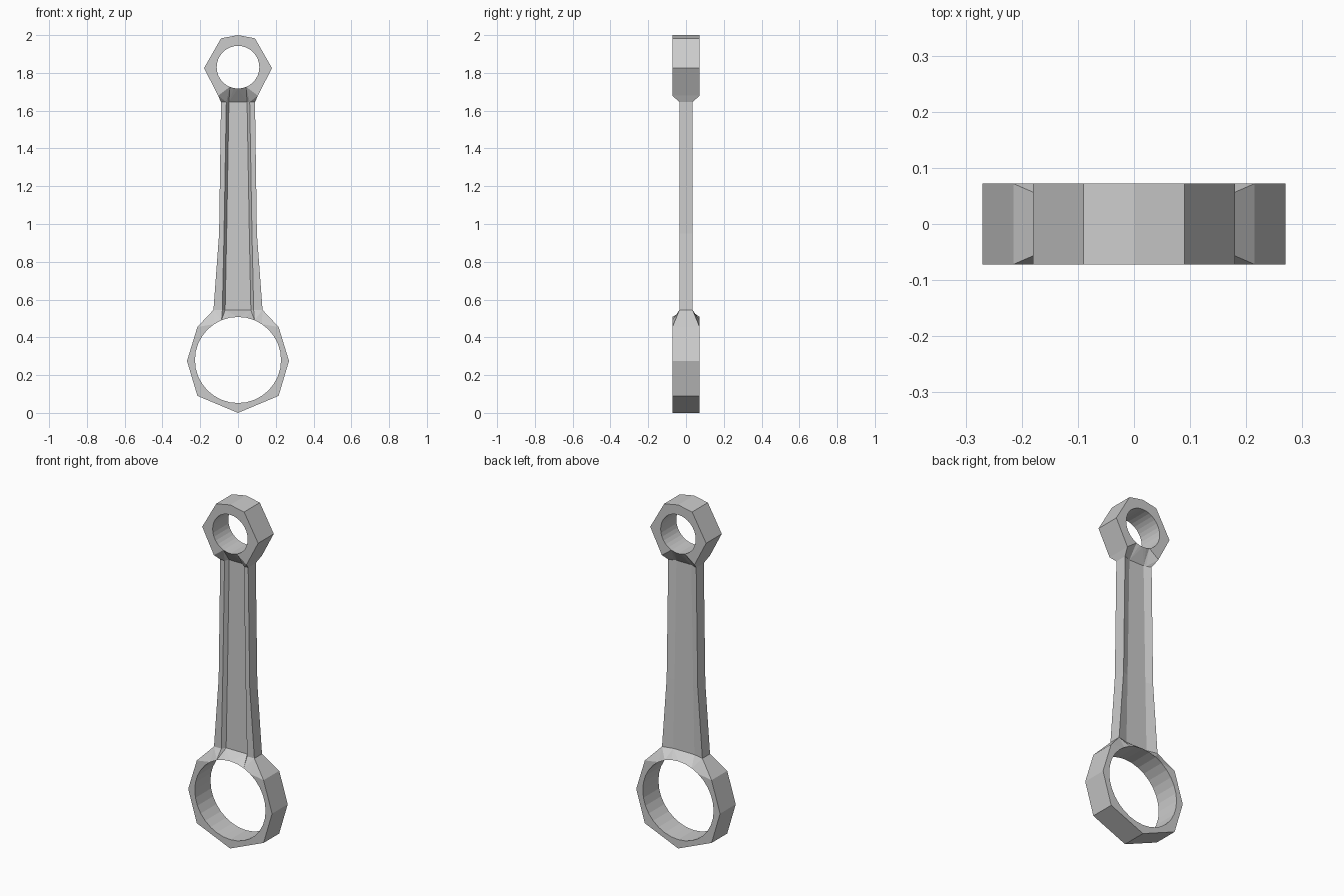
import bpy, bmesh, math

if "Cube" in bpy.data.objects:
    bpy.data.objects.remove(bpy.data.objects["Cube"])

HALF = 0.072       # half thickness of the end rings
RAIL = 0.035       # half thickness of the shaft rails
FRONT, BACK = 0.012, 0.02   # depth of the front and back channel floors


def finish(name, bm):
    bmesh.ops.recalc_face_normals(bm, faces=bm.faces)
    me = bpy.data.meshes.new(name)
    bm.to_mesh(me)
    bm.free()
    ob = bpy.data.objects.new(name, me)
    bpy.context.collection.objects.link(ob)
    return ob


def end_ring(name, side, apex, neck, neck_z, hole_z, hole_r):
    """Faceted eye: side = right-hand outline, neck = (outer, rail, floor) half widths."""
    w, r, f = neck
    right = [apex] + side if apex[1] < neck_z else side
    half = side + [(w, neck_z), (r, neck_z), (f, neck_z)]
    outline = [apex] + half + [(-x, z) for x, z in reversed(half)]
    n = 32
    hole = [(hole_r * math.sin(2 * math.pi * i / n),
             hole_z + hole_r * math.cos(2 * math.pi * i / n)) for i in range(n)]
    bm = bmesh.new()
    edges = []
    for loop in (outline, hole):
        vs = [bm.verts.new((x, -HALF, z)) for x, z in loop]
        edges += [bm.edges.new((vs[i], vs[(i + 1) % len(vs)])) for i in range(len(vs))]
    bmesh.ops.triangle_fill(bm, edges=edges, use_beauty=True, use_dissolve=False,
                            normal=(0, -1, 0))
    ext = bmesh.ops.extrude_face_region(bm, geom=bm.faces[:], use_keep_orig=True)
    for v in ext["geom"]:
        if isinstance(v, bmesh.types.BMVert):
            v.co.y = HALF
    # taper the neck down to the shaft section
    for v in bm.verts:
        if abs(v.co.z - neck_z) < 1e-4 and abs(v.co.x) < w + 1e-4:
            floor = abs(abs(v.co.x) - f) < 1e-4
            rail = abs(abs(v.co.x) - r) < 1e-4
            if v.co.y < 0:
                v.co.y = -FRONT if floor else -RAIL
            else:
                t = (w - abs(v.co.x)) / (w - f)
                v.co.y = RAIL + (BACK - RAIL) * t
    return finish(name, bm)


# Shaft sections: height, outer, rail and floor half widths
sections = [(0.545, 0.13, 0.083, 0.068),
            (0.95, 0.10, 0.074, 0.060),
            (1.645, 0.09, 0.062, 0.048)]

# Large crank eye
end_ring("large_end", [(0.215, 0.09), (0.27, 0.275), (0.215, 0.455)], (0, 0),
         sections[0][1:], 0.545, 0.28, 0.228)

# Small pin eye
end_ring("small_end", [(0.09, 1.983), (0.18, 1.825), (0.105, 1.68)], (0, 2.0),
         sections[2][1:], 1.645, 1.83, 0.113)

# Channelled shaft, lofted through the sections
bm = bmesh.new()
rings = []
for z, w, r, f in sections:
    pts = [(-w, -RAIL), (-r, -RAIL), (-f, -FRONT), (f, -FRONT), (r, -RAIL), (w, -RAIL),
           (w, RAIL), (f, BACK), (-f, BACK), (-w, RAIL)]
    rings.append([bm.verts.new((x, y, z)) for x, y in pts])
for a, b in zip(rings, rings[1:]):
    for i in range(len(a)):
        j = (i + 1) % len(a)
        bm.faces.new((a[i], a[j], b[j], b[i]))
bm.faces.new(rings[0])
bm.faces.new(rings[-1])
finish("shaft", bm)
